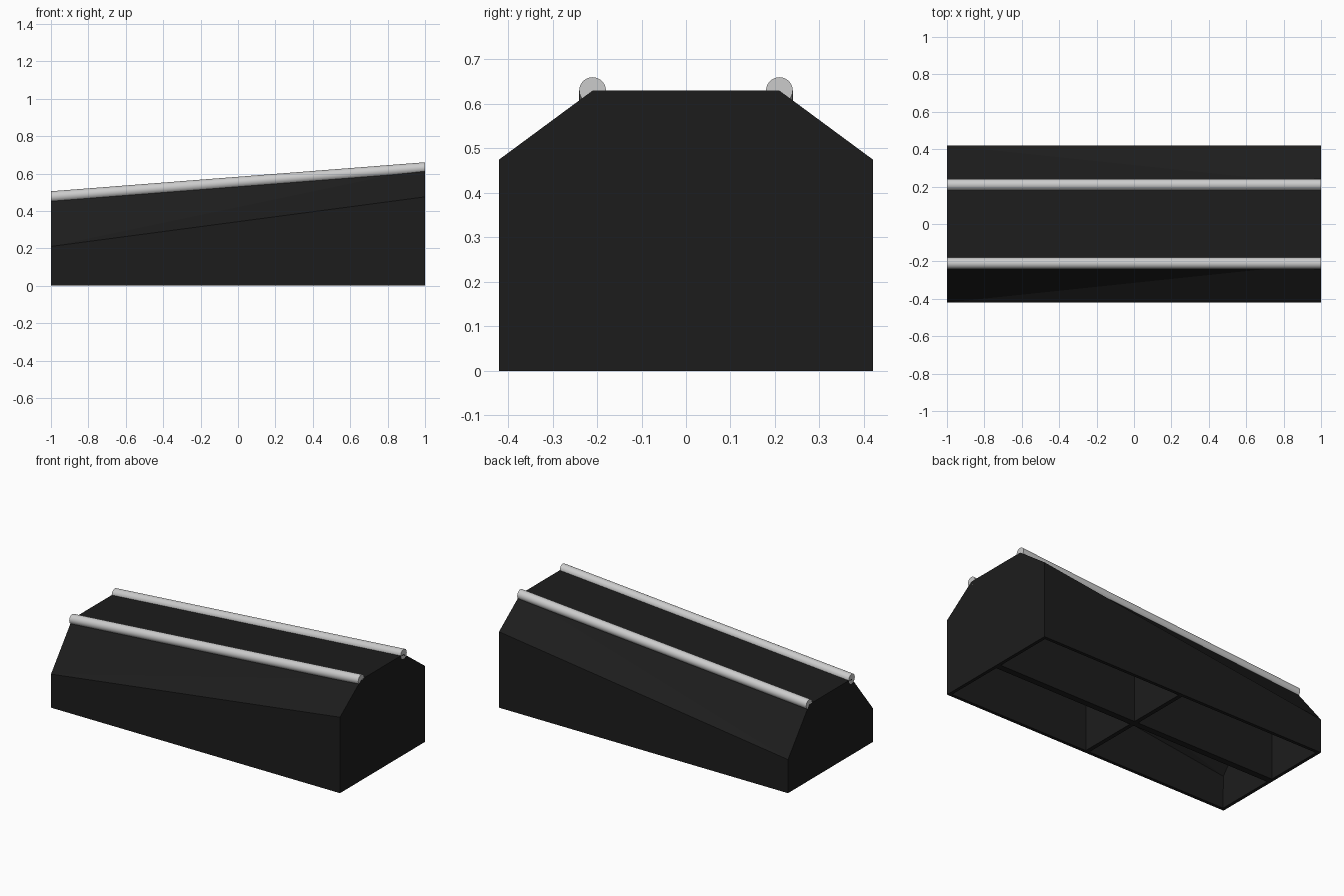
import bpy, bmesh, math

if "Cube" in bpy.data.objects:
    bpy.data.objects.remove(bpy.data.objects["Cube"])

W, R = 0.42, 0.03                      # half width, pipe radius
LOW = (0.475, 0.21)                    # ridge and shoulder height at x = -1
HIGH = (0.63, 0.475)                   # ridge and shoulder height at x = +1

black = bpy.data.materials.new("black_panel")
black.diffuse_color = (0.012, 0.012, 0.012, 1)
black.use_nodes = True
black.node_tree.nodes["Principled BSDF"].inputs["Base Color"].default_value = black.diffuse_color


def finish(name, bm, mat=None):
    bmesh.ops.recalc_face_normals(bm, faces=bm.faces)
    me = bpy.data.meshes.new(name)
    bm.to_mesh(me)
    bm.free()
    ob = bpy.data.objects.new(name, me)
    bpy.context.collection.objects.link(ob)
    if mat:
        me.materials.append(mat)
    return ob


def section(bm, x, ridge, shoulder):
    pts = [(-W, 0), (-W, shoulder), (-W / 2, ridge),
           (W / 2, ridge), (W, shoulder), (W, 0)]
    return [bm.verts.new((x, y, z)) for y, z in pts]


def add_prism(bm, a, b):
    bm.faces.new(a)
    bm.faces.new(b)
    n = len(a)
    for i in range(n):
        bm.faces.new((a[i], a[(i + 1) % n], b[(i + 1) % n], b[i]))


# Hollow tapering box, open underneath
bm = bmesh.new()
lo, hi = section(bm, -1, *LOW), section(bm, 1, *HIGH)
bm.faces.new(lo)
bm.faces.new(hi)
for i in (0, 2, 4):
    bm.faces.new((lo[i], lo[i + 1], hi[i + 1], hi[i]))
# Twisted bevels split from high ridge to low shoulder
for s, r in ((1, 2), (4, 3)):
    bm.faces.new((lo[s], lo[r], hi[r]))
    bm.faces.new((lo[s], hi[r], hi[s]))
box = finish("ramp_box", bm, black)
shell = box.modifiers.new("wall", 'SOLIDIFY')
shell.thickness = 0.02
shell.offset = -1
shell.use_even_offset = True

# Lengthwise rib following the sloped top
bm = bmesh.new()
sides = []
for y in (-0.02, 0.02):
    sides.append([bm.verts.new(p) for p in (
        (-0.985, y, 0), (0.985, y, 0),
        (0.985, y, HIGH[0] - 0.015), (-0.985, y, LOW[0] - 0.015))])
add_prism(bm, *sides)
finish("long_rib", bm, black)

# Cross rib matching the middle section
bm = bmesh.new()
mid = [(a + b) / 2 - 0.02 for a, b in zip(LOW, HIGH)]
a, b = section(bm, -0.013, *mid), section(bm, 0.013, *mid)
for v in bm.verts:
    v.co.y *= 0.97
add_prism(bm, a, b)
finish("cross_rib", bm, black)

# Sloped rails along both ridges
N = 32
for side, name in ((-1, "front_rail"), (1, "back_rail")):
    bm = bmesh.new()
    rings = []
    for x, z in ((-1, LOW[0]), (1, HIGH[0])):
        rings.append([bm.verts.new((x, side * W / 2 + R * math.cos(t), z + R * math.sin(t)))
                      for t in (2 * math.pi * i / N for i in range(N))])
    add_prism(bm, *rings)
    rail = finish(name, bm)
    bpy.ops.object.select_all(action='DESELECT')
    rail.select_set(True)
    bpy.context.view_layer.objects.active = rail
    bpy.ops.object.shade_smooth_by_angle()
